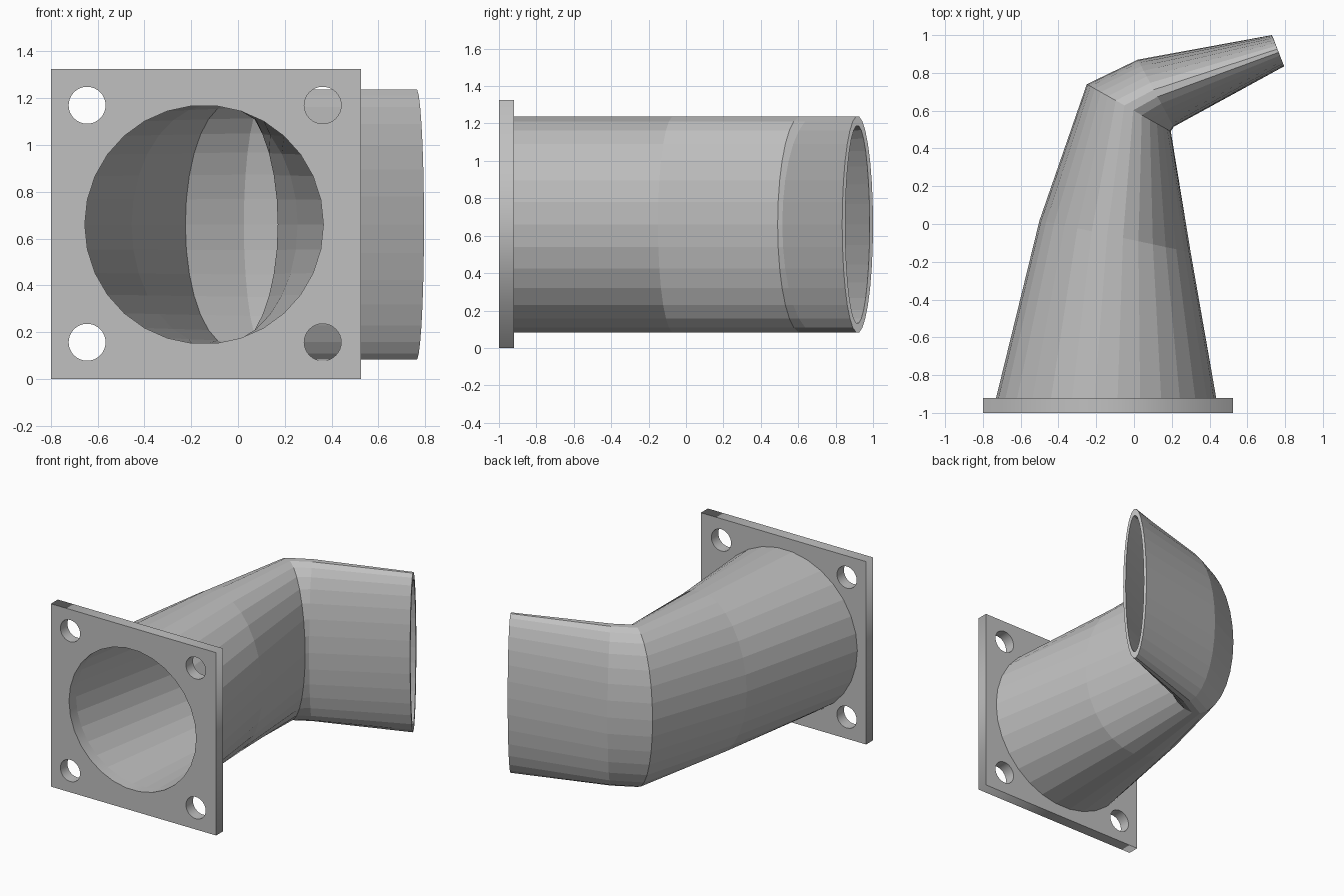
import bpy, bmesh
from math import cos, sin, pi, radians

cube = bpy.data.objects.get("Cube")
if cube:
    bpy.data.objects.remove(cube, do_unlink=True)

grey = bpy.data.materials.new("light_grey")
grey.use_nodes = True
colour = (0.53, 0.53, 0.53, 1)
grey.diffuse_color = colour
grey.node_tree.nodes["Principled BSDF"].inputs["Base Color"].default_value = colour

SIDES = 30
MID_Z = 0.66
AXIS_X = -0.145


def circle(cx, cy, r, n):
    return [(cx + r * cos(2 * pi * i / n), cy + r * sin(2 * pi * i / n)) for i in range(n)]


# Flange: square outline with a round opening and four bolt holes
outline = [(-0.8, 0), (0.525, 0), (0.525, 1.325), (-0.8, 1.325)]
loops = [outline, circle(AXIS_X, MID_Z, 0.51, SIDES)]
for x in (-0.645, 0.362):
    for z in (0.157, 1.17):
        loops.append(circle(x, z, 0.079, 32))

curve = bpy.data.curves.new("mounting_flange", "CURVE")
curve.dimensions = '2D'
curve.fill_mode = 'BOTH'
curve.extrude = 0.04
for pts in loops:
    spline = curve.splines.new('POLY')
    spline.points.add(len(pts) - 1)
    for p, (x, z) in zip(spline.points, pts):
        p.co = (x, z, 0, 1)
    spline.use_cyclic_u = True
flange = bpy.data.objects.new("mounting_flange", curve)
bpy.context.collection.objects.link(flange)
flange.rotation_euler.x = radians(90)
flange.location.y = -0.96
bpy.ops.object.select_all(action='DESELECT')
flange.select_set(True)
bpy.context.view_layer.objects.active = flange
bpy.ops.object.convert(target='MESH')
flange.data.materials.clear()
flange.data.materials.append(grey)

# Duct stations in plan: outer-bend point, inner-bend point, half height
outer = [((-0.73, -0.92), (0.435, -0.92), 0.58),
         ((-0.5, 0.02), (0.3, -0.15), 0.58),
         ((-0.25, 0.74), (0.195, 0.49), 0.58),
         ((0.02, 0.87), (0.21, 0.515), 0.58),
         ((0.73, 1.0), (0.795, 0.835), 0.58)]
inner = [((-0.655, -0.92), (0.365, -0.92), 0.51),
         ((-0.455, 0.02), (0.255, -0.15), 0.515),
         ((-0.225, 0.7), (0.17, 0.5), 0.52),
         ((0.025, 0.84), (0.19, 0.545), 0.525),
         ((0.738, 0.982), (0.788, 0.852), 0.53)]


def ring(bm, left, right, half_z):
    verts = []
    for i in range(SIDES):
        a = 2 * pi * i / SIDES
        t = (1 + cos(a)) / 2
        x = left[0] + (right[0] - left[0]) * t
        y = left[1] + (right[1] - left[1]) * t
        verts.append(bm.verts.new((x, y, MID_Z + half_z * sin(a))))
    return verts


# Duct: outer skin, end rim and inner skin in one continuous loft
bm = bmesh.new()
rings = [ring(bm, *s) for s in outer + inner[::-1]]
for a, b in zip(rings, rings[1:]):
    for i in range(SIDES):
        j = (i + 1) % SIDES
        bm.faces.new((a[i], b[i], b[j], a[j]))
mesh = bpy.data.meshes.new("bent_duct")
bmesh.ops.recalc_face_normals(bm, faces=bm.faces)
bm.to_mesh(mesh)
bm.free()
mesh.materials.append(grey)
duct = bpy.data.objects.new("bent_duct", mesh)
bpy.context.collection.objects.link(duct)
